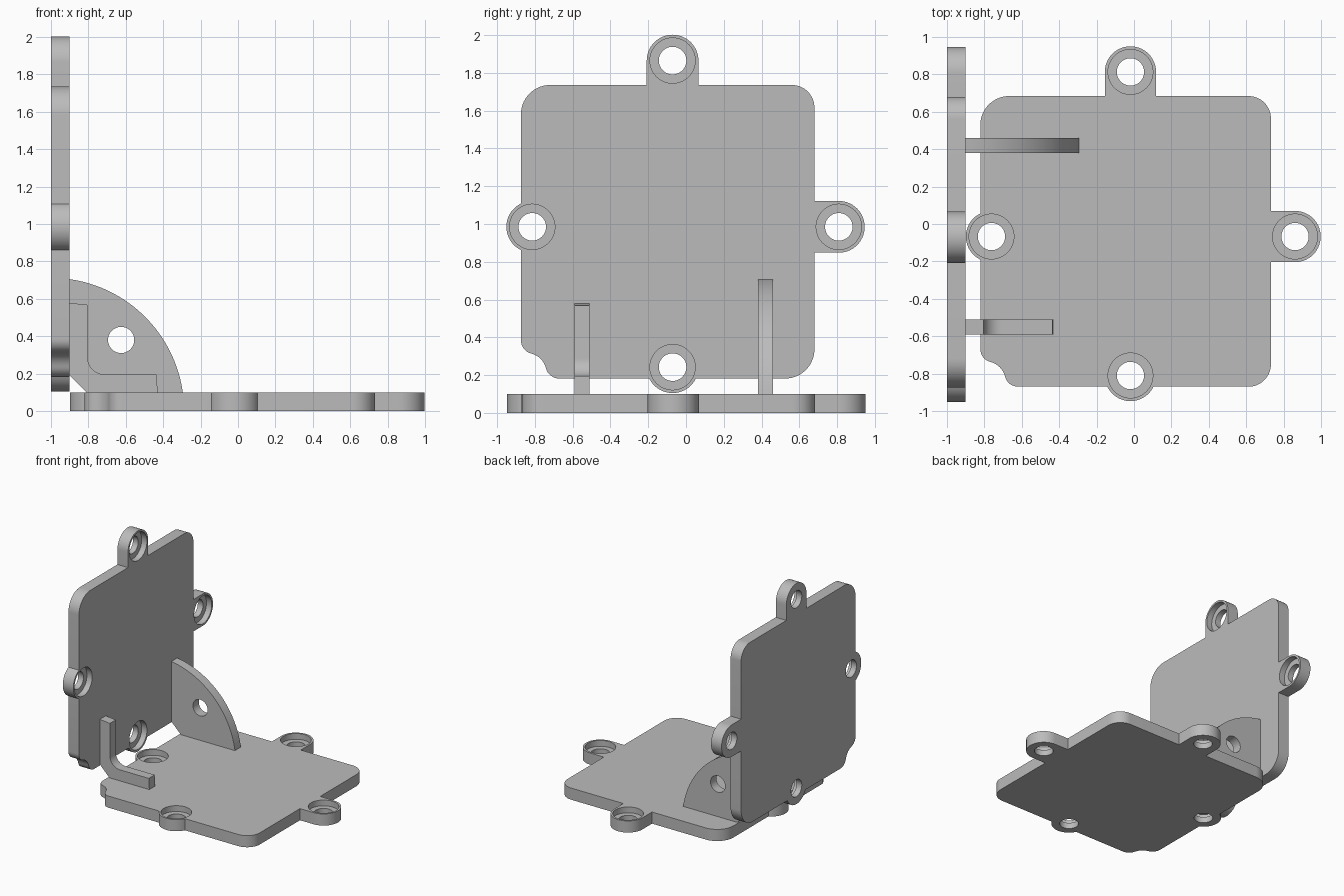
import bpy, bmesh, math
from mathutils import Matrix, Vector

cube = bpy.data.objects.get("Cube")
if cube:
    bpy.data.objects.remove(cube, do_unlink=True)

grey = bpy.data.materials.new("plain grey")
grey.use_nodes = True
COLOUR = (0.5, 0.5, 0.5, 1)
grey.diffuse_color = COLOUR
grey.node_tree.nodes["Principled BSDF"].inputs["Base Color"].default_value = COLOUR

HALF, THICK = 0.777, 0.1
LUG_R, BORE_R, HOLE_R = 0.137, 0.12, 0.073
SHIFT, INNER, OUTER = 0.026, 0.717, 0.906
LUGS = [(SHIFT, OUTER), (OUTER, SHIFT), (SHIFT, -INNER), (-INNER, SHIFT)]


def arc(cx, cy, r, start, end, steps=14):
    """Points along an arc, angles in degrees."""
    angles = [math.radians(start + (end - start) * i / steps) for i in range(steps + 1)]
    return [(cx + r * math.cos(a), cy + r * math.sin(a)) for a in angles]


def make_object(name, bm, matrix):
    bmesh.ops.recalc_face_normals(bm, faces=bm.faces)
    mesh = bpy.data.meshes.new(name)
    bm.to_mesh(mesh)
    bm.free()
    mesh.materials.append(grey)
    obj = bpy.data.objects.new(name, mesh)
    obj.matrix_world = matrix
    bpy.context.collection.objects.link(obj)
    return obj


def extrude(name, outline, depth, matrix):
    bm = bmesh.new()
    face = bm.faces.new([bm.verts.new((u, v, 0)) for u, v in outline])
    top = bmesh.ops.extrude_face_region(bm, geom=[face])["geom"]
    moved = [g for g in top if isinstance(g, bmesh.types.BMVert)]
    bmesh.ops.translate(bm, verts=moved, vec=(0, 0, depth))
    return make_object(name, bm, matrix)


def drill(obj, centres, profile):
    """Cut a turned (radius, height) profile at each centre."""
    bm = bmesh.new()
    for u, v in centres:
        rings = [[bm.verts.new((x, y, h)) for x, y in arc(u, v, r, 0, 352.5, 47)]
                 for r, h in profile]
        for low, high in zip(rings, rings[1:]):
            for i in range(len(low)):
                bm.faces.new((low[i - 1], low[i], high[i], high[i - 1]))
        bm.faces.new(rings[0])
        bm.faces.new(rings[-1])
    cutter = make_object("cutter", bm, obj.matrix_world)
    cutter.hide_render = True
    mod = obj.modifiers.new("holes", "BOOLEAN")
    mod.operation, mod.solver, mod.object = "DIFFERENCE", "EXACT", cutter
    bpy.context.view_layer.objects.active = obj
    bpy.ops.object.modifier_apply(modifier=mod.name)
    bpy.data.objects.remove(cutter, do_unlink=True)


def smooth(obj):
    bpy.ops.object.select_all(action="DESELECT")
    obj.select_set(True)
    bpy.context.view_layer.objects.active = obj
    bpy.ops.object.shade_smooth_by_angle(angle=math.radians(30))


def mounting_plate(name, low_right_radius, matrix):
    """Rounded square with a scooped corner and four counterbored lugs."""
    h = HALF

    def corner(sx, sy, r, start):
        return arc(sx * (h - r), sy * (h - r), r, start, start - 90)

    # Angle at which the two inset lugs break through the plate edge
    spread = math.degrees(math.acos((h - INNER) / LUG_R))
    pts = corner(-1, 1, 0.155, 180)
    pts += [(SHIFT - LUG_R, h)] + arc(*LUGS[0], LUG_R, 180, 0, 28) + [(SHIFT + LUG_R, h)]
    pts += corner(1, 1, 0.12, 90)
    pts += [(h, SHIFT + LUG_R)] + arc(*LUGS[1], LUG_R, 90, -90, 28) + [(h, SHIFT - LUG_R)]
    pts += corner(1, -1, low_right_radius, 0)
    pts += arc(*LUGS[2], LUG_R, 270 + spread, 270 - spread, 24)
    # Scooped corner: convex, concave, convex
    near, far, r = 0.03, 0.203, 0.073
    pts += arc(far - h, r - h, r, 270, 194, 8)
    pts += arc(near - h, near - h, 0.105, 14, 76, 10)[1:-1]
    pts += arc(r - h, far - h, r, 256, 180, 8)
    pts += arc(*LUGS[3], LUG_R, 180 + spread, 180 - spread, 24)
    plate = extrude(name, pts, THICK, matrix)
    step = THICK / 2
    drill(plate, LUGS, [(HOLE_R, -step), (HOLE_R, step), (BORE_R, step), (BORE_R, 2 * THICK)])
    smooth(plate)


# Floor plate, and the same plate stood upright on the -x side
mounting_plate("base_plate", 0.12, Matrix.Translation((-0.045, -0.093, 0)))
cycle = Matrix(((0, 0, 1), (1, 0, 0), (0, 1, 0))).to_4x4()
mounting_plate("wall_plate", 0.155, Matrix.Translation((-1, -0.097, 0.959)) @ cycle)


def upright(y):
    """Profile plane x-z, depth running towards the front."""
    return Matrix.Translation((0, y, 0)) @ Matrix.Rotation(math.pi / 2, 4, "X")


# Quarter-round gusset with a hole, chamfered in the inner corner
WALL_X, FLOOR_Z, WEB = -0.9, 0.1, 0.08
CHAMFER = [(WALL_X, FLOOR_Z + 0.09), (WALL_X + 0.09, FLOOR_Z)]
gusset = extrude("gusset", CHAMFER + arc(-1, 0, 0.712, 8.1, 81.9, 32), WEB, upright(0.46))
drill(gusset, [(-0.625, 0.38)], [(0.07, -WEB), (0.07, 2 * WEB)])
smooth(gusset)

# Slim L-shaped brace
brace = extrude("corner_brace",
                CHAMFER + [(-0.43, FLOOR_Z), (-0.435, 0.195)]
                + arc(-0.71, 0.29, 0.095, 270, 180)
                + [(-0.805, 0.568), (WALL_X, 0.578)], WEB, upright(-0.51))
smooth(brace)
